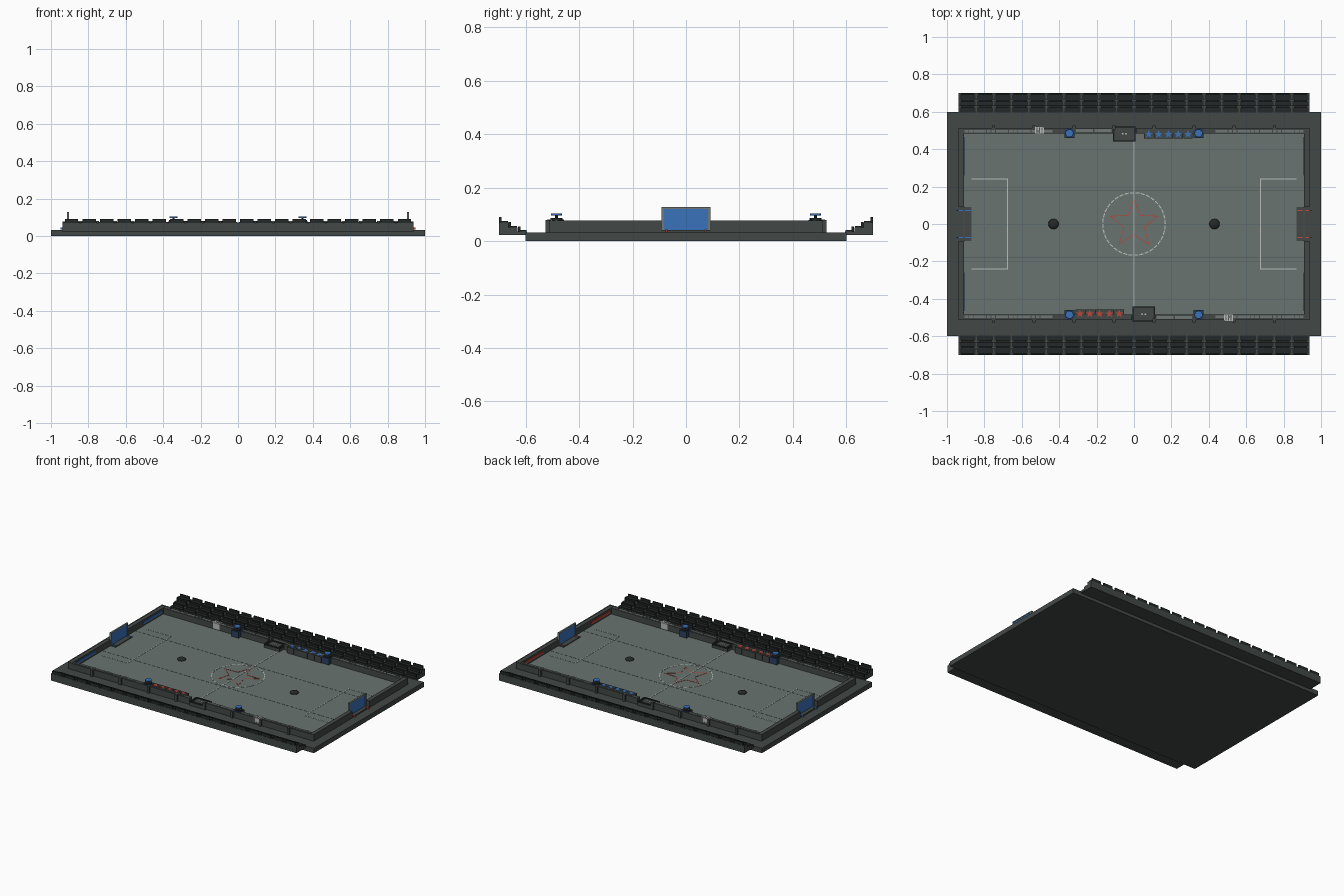
import bpy, bmesh, math

if "Cube" in bpy.data.objects:
    bpy.data.objects.remove(bpy.data.objects["Cube"])

def mat(name, r, g, b):
    m = bpy.data.materials.new(name)
    m.diffuse_color = (r, g, b, 1)
    m.use_nodes = True
    m.node_tree.nodes["Principled BSDF"].inputs["Base Color"].default_value = m.diffuse_color
    return m

DARK = mat("dark_grey", .055, .065, .062)
FLOOR = mat("floor_grey", .14, .175, .16)
PANEL = mat("panel_grey", .16, .19, .18)
BLACK = mat("seat_black", .018, .022, .022)
SEAM = mat("seam_grey", .07, .085, .08)
WHITE = mat("white", .5, .52, .5)
BLUE = mat("blue", .04, .17, .5)
NAVY = mat("navy", .025, .05, .11)
RED = mat("red", .5, .06, .04)

def finish(name, bm, m):
    bmesh.ops.recalc_face_normals(bm, faces=bm.faces)
    me = bpy.data.meshes.new(name)
    bm.to_mesh(me)
    bm.free()
    me.materials.append(m)
    ob = bpy.data.objects.new(name, me)
    bpy.context.collection.objects.link(ob)
    return ob

def prism(bm, pts, z0, z1):
    lo = [bm.verts.new((x, y, z0)) for x, y in pts]
    hi = [bm.verts.new((x, y, z1)) for x, y in pts]
    bm.faces.new(lo)
    bm.faces.new(hi)
    n = len(pts)
    for i in range(n):
        bm.faces.new((lo[i], lo[(i + 1) % n], hi[(i + 1) % n], hi[i]))

def prisms(name, items, m):
    bm = bmesh.new()
    for pts, z0, z1 in items:
        prism(bm, pts, z0, z1)
    return finish(name, bm, m)

def box(x0, x1, y0, y1, z0, z1):
    return [(x0, y0), (x1, y0), (x1, y1), (x0, y1)], z0, z1

def round_(x, y, r, z0, z1, n=20):
    return [(x + r * math.cos(math.tau * i / n), y + r * math.sin(math.tau * i / n)) for i in range(n)], z0, z1

def star(x, y, r, z0, z1, s=1, inner=.42):
    pts = []
    for i in range(10):
        a, q = math.pi / 2 + i * math.pi / 5, r * (inner if i % 2 else 1)
        pts.append((x + q * math.cos(a), y + s * q * math.sin(a)))
    return pts, z0, z1

def turned(items):
    # add the copy turned half round the centre
    return items + [([(-x, -y) for x, y in p], a, b) for p, a, b in items]

def four(items):
    # add the copy mirrored across the long axis, then turn both
    return turned(items + [([(x, -y) for x, y in p], a, b) for p, a, b in items])

F = .036   # floor level
L = F + .0015   # top of painted lines

# Base and floor
prisms("base_slab", [box(-1, 1, -.6, .6, 0, .033)], DARK)
prisms("playing_floor", [box(-.912, .912, -.486, .486, .03, F)], FLOOR)
prisms("floor_seams", [box(-.91, .91, y - .002, y + .002, F - .002, F + .0007) for y in (-.18, .18)], SEAM)

# Perimeter walls with openings for the goals and consoles
prisms("end_walls", four([box(.91, .938, .092, .513, .03, .078)]), DARK)
prisms("side_walls", turned([box(-.938, -.01, -.513, -.485, .03, .076),
                             box(.112, .938, -.513, -.485, .03, .076)]), DARK)
prisms("wall_posts", four([box(x - .008, x + .008, .505, .526, .03, .079)
                           for x in (.107, .32, .535, .75)]), DARK)
panels = []
for i in range(4):
    x = .435 + i * .119
    panels += [box(x, x + .066, .488, .502, .07, .079), box(x + .07, x + .09, .488, .502, .07, .081),
               box(x + .094, x + .114, .488, .502, .07, .079)]
prisms("wall_top_panels", four(panels), PANEL)
prisms("wall_top_middle", turned([box(.12, .21, -.508, -.492, .07, .079),
                                  box(.22, .31, -.508, -.492, .07, .079)]), PANEL)

# Goals: platform, frame, screen and side rails
prisms("goal_platforms", turned([box(.87, .938, -.092, .092, .03, .041)]), DARK)
prisms("goal_frames", turned([box(.903, .915, -.092, -.082, .04, .127),
                              box(.903, .915, .082, .092, .04, .127),
                              box(.903, .915, -.092, .092, .12, .127)]), PANEL)
prisms("goal_screens", turned([box(.906, .912, -.083, .083, .041, .121)]), BLUE)
for sx, m, n in ((1, RED, "red"), (-1, BLUE, "blue")):
    prisms(n + "_goal_rails", [box(*sorted((sx * .872, sx * .95)), y - .003, y + .003, .034, .044)
                               for y in (-.073, .073)], m)
    prisms(n + "_wall_strips", [box(*sorted((sx * .906, sx * .911)), *sorted((t * .26, t * .465)), .05, .066)
                                for t in (-1, 1)], m)

# Painted floor lines
lines = [box(-.003, .003, -.484, .484, F - .002, L)]
lines += turned([box(.674, .679, -.242, .242, F - .002, L), box(.679, .87, .239, .242, F - .002, L),
                 box(.679, .87, -.242, -.239, F - .002, L)])
for i in range(36):
    a, b = math.tau * i / 36, math.tau * (i + .75) / 36
    lines.append(([(r * math.cos(t), r * math.sin(t)) for r, t in
                   ((.164, a), (.164, b), (.17, b), (.17, a))], F - .002, L))
prisms("floor_lines", lines, WHITE)

# Star outline in the centre circle
outer, inner = star(0, 0, .14, 0, 0)[0], star(0, 0, .13, 0, 0)[0]
prisms("centre_star", [([outer[i], outer[(i + 1) % 10], inner[(i + 1) % 10], inner[i]], F - .002, L)
                       for i in range(10)], RED)

# Domes on the floor
for s in (-1, 1):
    bm = bmesh.new()
    bmesh.ops.create_uvsphere(bm, u_segments=20, v_segments=10, radius=.028)
    for v in bm.verts:
        v.co = (v.co.x + s * .43, v.co.y, F + max(v.co.z, 0) * .5)
    bmesh.ops.remove_doubles(bm, verts=bm.verts, dist=1e-5)
    dome = finish("floor_dome", bm, BLACK)
    for p in dome.data.polygons:
        p.use_smooth = True

# Score boxes with stars along each side
xs = [-.289 + .0525 * i for i in range(5)]
prisms("score_boxes", turned([box(x - .025, x + .025, -.506, -.456, .03, .0775) for x in xs]), DARK)
prisms("red_score_stars", [star(x, -.48, .023, .076, .08) for x in xs], RED)
prisms("blue_score_stars", [star(-x, .48, .023, .076, .08) for x in xs], BLUE)

# Consoles with raised rim and two lamps
c, cy = .052, -.482
prisms("consoles", turned([box(c - .06, c + .06, cy - .04, cy + .04, .03, .052),
                           box(c - .04, c + .04, cy - .025, cy + .025, .05, .058)]), DARK)
prisms("console_rims", turned([box(c - .06, c + .06, cy + t - .004, cy + t + .004, .05, .06) for t in (-.036, .036)] +
                              [box(c + t - .004, c + t + .004, cy - .032, cy + .032, .05, .06) for t in (-.056, .056)]), BLACK)
prisms("console_lamps", turned([round_(c + t, cy, .005, .056, .061, 10) for t in (-.009, .009)]), WHITE)

# Pedestals carrying discs
prisms("disc_pedestals", four([box(.318, .372, .459, .51, .03, .079)]), NAVY)
prisms("disc_bases", four([round_(.345, .485, .023, .078, .086)]), BLACK)
prisms("disc_stems", four([round_(.345, .485, .006, .085, .098, 8)]), BLACK)
prisms("floating_discs", four([round_(.345, .485, .021, .096, .104)]), BLUE)

# White gates in the side walls
gate = [box(.48 + i * .014, .488 + i * .014, -.521, -.484, .04, .081) for i in range(4)]
prisms("side_gates", turned(gate + [box(.48, .53, -.518, -.514, .05, .078),
                                    box(.48, .53, -.487, -.482, .04, .08)]), WHITE)

# Stepped stands outside the long sides
profile = [(.595, .022), (.7, .022), (.7, .07), (.665, .07), (.665, .051), (.63, .051), (.63, .035), (.595, .035)]
for s, side in ((-1, "front"), (1, "back")):
    bm = bmesh.new()
    ends = [[bm.verts.new((x, s * y, z)) for y, z in profile] for x in (-.937, .937)]
    bm.faces.new(ends[0])
    bm.faces.new(ends[1])
    for i in range(8):
        j = (i + 1) % 8
        bm.faces.new((ends[0][i], ends[0][j], ends[1][j], ends[1][i]))
    finish(side + "_stand", bm, DARK)

# Seats, three rows per stand
seats = []
N, pitch = 20, 1.874 / 20
for row, z in enumerate((.035, .051, .07)):
    y = .597 + .035 * row
    for i in range(N // 2):
        x = (i + .5) * pitch
        seats += [box(x - .043, x + .043, y, y + .025, z - .002, z + .006),
                  box(x - .036, x + .036, y + .023, y + .032, z - .002, z + .02)]
prisms("stand_seats", four(seats), BLACK)
